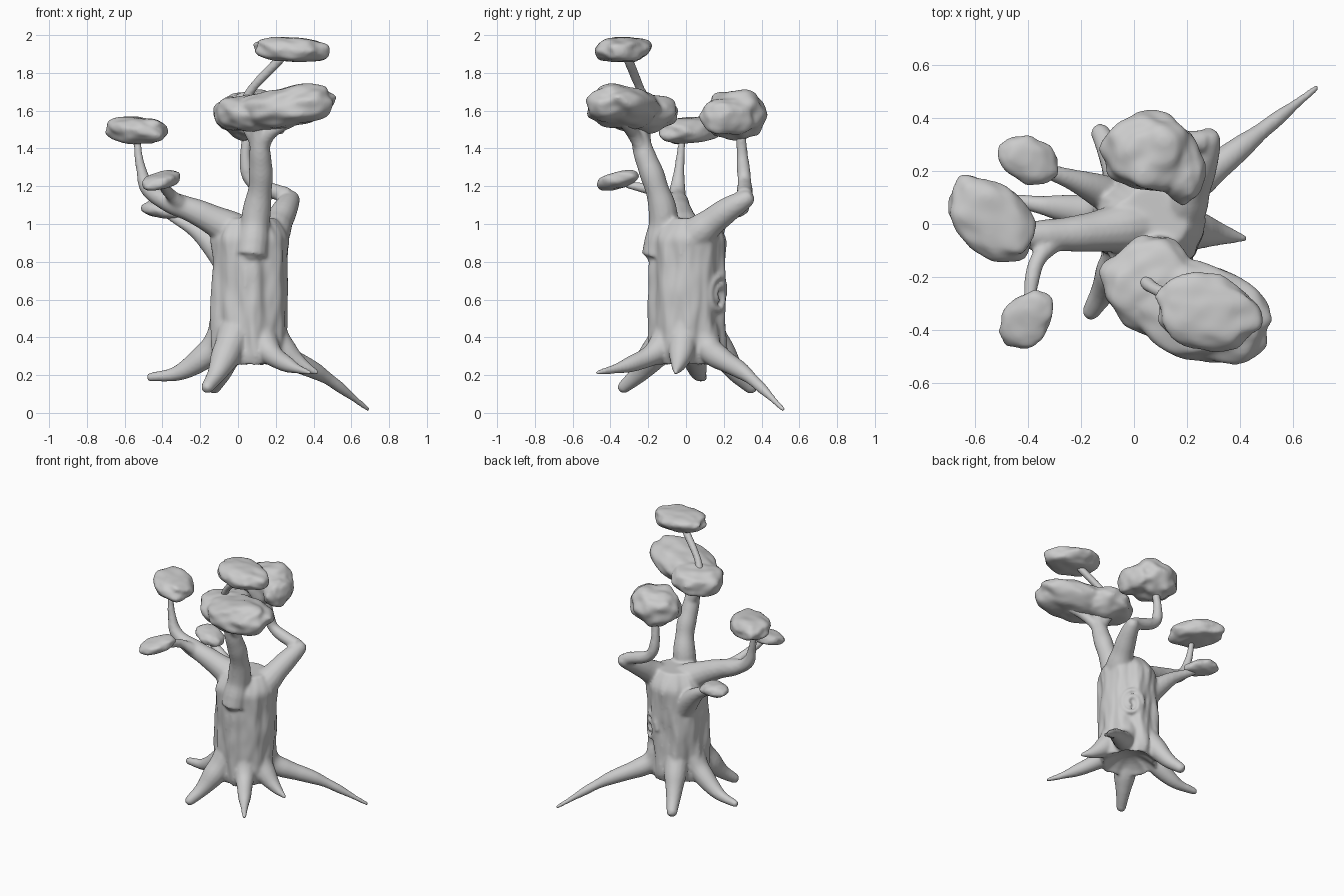
import bpy, bmesh, math
from mathutils import Vector, noise, Euler, Matrix

if "Cube" in bpy.data.objects:
    bpy.data.objects.remove(bpy.data.objects["Cube"])

AXIS = Vector((.05, .01, 0))


def spline(p, steps=8):
    """Catmull-Rom curve through a few points."""
    p = [p[0] * 2 - p[1]] + p + [p[-1] * 2 - p[-2]]
    out = []
    for i in range(1, len(p) - 2):
        a, b, c, d = p[i - 1:i + 3]
        for s in range(steps):
            t = s / steps
            out.append(0.5 * (2 * b + (c - a) * t + (2 * a - 5 * b + 4 * c - d) * t * t
                              + (3 * b - a - 3 * c + d) * t ** 3))
    return out + [p[-2]]


def loft(bm, rings):
    """Closed skin over equal-length rings of points."""
    vs = [[bm.verts.new(p) for p in r] for r in rings]
    n = len(vs[0])
    for a, b in zip(vs, vs[1:]):
        for k in range(n):
            bm.faces.new((a[k], a[(k + 1) % n], b[(k + 1) % n], b[k]))
    bm.faces.new(vs[0][::-1])
    bm.faces.new(vs[-1])


def tube(bm, pts, r0, r1, power=1.0, n=14):
    """Slightly knobbly tube tapering from radius r0 to r1, with a rounded end."""
    pos = spline([Vector(p) for p in pts])
    last, rings, u = len(pos) - 1, [], None
    for i, q in enumerate(pos):
        d = (pos[min(i + 1, last)] - pos[max(i - 1, 0)]).normalized()
        u = d.orthogonal() if u is None else u - d * u.dot(d)
        u.normalize()
        v = d.cross(u)
        r = r1 + (r0 - r1) * (1 - i / last) ** power
        r *= 1 + 0.15 * noise.noise(q * 9)
        rings.append([q + (u * math.cos(a) + v * math.sin(a)) * r
                      for a in (math.tau * k / n for k in range(n))])
    rings.append([pos[-1] + d * r1 * 0.6 + (p - pos[-1]) * 0.6 for p in rings[-1]])
    loft(bm, rings)


def finish(bm, name):
    bmesh.ops.recalc_face_normals(bm, faces=bm.faces)
    for f in bm.faces:
        f.smooth = True
    me = bpy.data.meshes.new(name)
    bm.to_mesh(me)
    bm.free()
    ob = bpy.data.objects.new(name, me)
    bpy.context.collection.objects.link(ob)
    return ob


def fuse(ob, voxel, iterations):
    """Weld overlapping volumes into one soft skin."""
    m = ob.modifiers.new("fuse", 'REMESH')
    m.mode = 'VOXEL'
    m.voxel_size = voxel
    m.use_smooth_shade = True
    m = ob.modifiers.new("soften", 'SMOOTH')
    m.factor = 0.5
    m.iterations = iterations


wood = bmesh.new()

# trunk: ribbed bark with a hollowed underside, radius from height
rings = []
for i in range(-4, 33):
    h = max(i, 0) / 32
    inner = 1 + min(i, 0) * 0.22
    z = 0.25 + 0.78 * h + 0.08 * (1 - inner ** 2)
    base = inner * (0.2 - 0.02 * max(0, 1 - h * 14) - 0.07 * max(0, (h - 0.85) / 0.15) ** 1.5)
    ring = []
    for k in range(64):
        t = math.tau * k / 64
        c = Vector((math.cos(t), math.sin(t), 0))
        lump = 0.1 * noise.noise((c.x * 3, c.y * 3, z * 2.5)) + 0.06 * noise.noise((c.x * 6, c.y * 6, z * 7))
        ring.append(AXIS + c * base * (1 + 0.03 * math.sin(9 * t + 3 * z) + lump) + Vector((0.015 * h, 0, z)))
    rings.append(ring)
loft(wood, rings)


def root(tip, r_tip, sag):
    """Root flaring out of the trunk foot and drooping to its tip."""
    tip = Vector(tip)
    flat = Vector((tip.x, tip.y, 0)) - AXIS
    reach, out = flat.length, flat.normalized()
    mid = AXIS + out * (0.2 + (reach - 0.2) * 0.5)
    mid.z = tip.z + (0.32 - tip.z) * sag
    tube(wood, [AXIS + out * 0.1 + Vector((0, 0, .45)), AXIS + out * 0.2 + Vector((0, 0, .325)), mid, tip],
         0.1, r_tip, 1.1)


root((.69, .515, .018), .013, .6)
root((.42, -.055, .213), .014, .4)
root((.38, -.47, .212), .013, .36)
root((-.165, -.335, .132), .036, .42)
root((-.47, .09, .188), .022, .2)
root((-.13, .35, .13), .036, .42)

# front limb with burl, fork and top twig
tube(wood, [(.07, -.15, .83), (.095, -.12, 1.04), (.12, -.165, 1.22), (.115, -.23, 1.4), (.1, -.27, 1.58)], .09, .042)
bmesh.ops.create_icosphere(wood, subdivisions=3, radius=.068, matrix=Matrix.Translation((.075, -.155, .86)))
tube(wood, [(.12, -.22, 1.38), (.17, -.28, 1.48), (.3, -.34, 1.56)], .04, .035)
tube(wood, [(.12, -.22, 1.4), (.06, -.22, 1.5), (.02, -.18, 1.57)], .04, .03)
tube(wood, [(.03, -.19, 1.6), (.07, -.24, 1.71), (.23, -.31, 1.88)], .03, .025)
# back right limb with elbow
tube(wood, [(.16, 0, .9), (.24, .2, 1.06), (.285, .33, 1.14)], .095, .042)
tube(wood, [(.26, .31, 1.15), (.08, .31, 1.22), (.04, .3, 1.34), (.05, .29, 1.48)], .045, .026)
# left limb splitting in two
tube(wood, [(.04, 0, .93), (-.2, -.035, 1.055), (-.45, -.045, 1.16), (-.515, -.035, 1.3), (-.535, -.02, 1.45)],
     .105, .019, 1.7)
tube(wood, [(-.29, -.05, 1.09), (-.37, -.15, 1.17), (-.4, -.32, 1.21)], .042, .02)
# lower left rear limb
tube(wood, [(-.03, .08, .78), (-.2, .155, .95), (-.39, .22, 1.06)], .09, .025, 1.5)

# swirling knot on the back right of the trunk
knot = []
for k in range(15):
    t, r = k * 0.75, 0.085 - 0.0045 * k
    a = math.radians(55) + r * math.cos(t) / 0.2
    knot.append(AXIS + Vector((.2 * math.cos(a), .2 * math.sin(a), .62 + 1.3 * r * math.sin(t))))
tube(wood, knot, .017, .017, n=8)

fuse(finish(wood, "trunk_roots_and_limbs"), 0.009, 12)


def lump(bm, c, size, tilt, turn, seed):
    """Lumpy flattened cushion of leaves; size is half extents."""
    e = Euler((0, math.radians(tilt), math.radians(turn)))
    off = Vector((3.7, 1.3, 2.1)) * seed
    made = bmesh.ops.create_icosphere(bm, subdivisions=5, radius=1)
    for v in made["verts"]:
        p = v.co.normalized()
        w = 1 + 0.16 * noise.noise(p * 1.3 + off) + 0.1 * noise.noise(p * 2.6 + off)
        q = Vector((p.x * size[0], p.y * size[1], p.z * size[2] * (1.25 - 0.25 * p.z * p.z))) * w
        q.rotate(e)
        v.co = q + Vector(c)


def foliage(name, *lumps):
    bm = bmesh.new()
    for args in lumps:
        lump(bm, *args)
    fuse(finish(bm, name), 0.01, 10)


foliage("canopy_front", ((.255, -.335, 1.62), (.27, .175, .105), -7, -18, 1),
        ((.06, -.225, 1.585), (.185, .175, .095), 3, -50, 2))
foliage("canopy_top", ((.28, -.335, 1.925), (.205, .14, .066), 4, -14, 3))
foliage("canopy_back", ((.065, .265, 1.58), (.18, .155, .125), 0, -10, 4),
        ((.18, .22, 1.57), (.09, .14, .1), 0, 10, 5))
foliage("canopy_left", ((-.535, .02, 1.497), (.195, .135, .068), 3, -42, 6))
foliage("canopy_left_front", ((-.405, -.36, 1.23), (.125, .09, .042), -14, 50, 7))
foliage("canopy_left_rear", ((-.395, .24, 1.075), (.12, .09, .045), 10, -30, 8))
